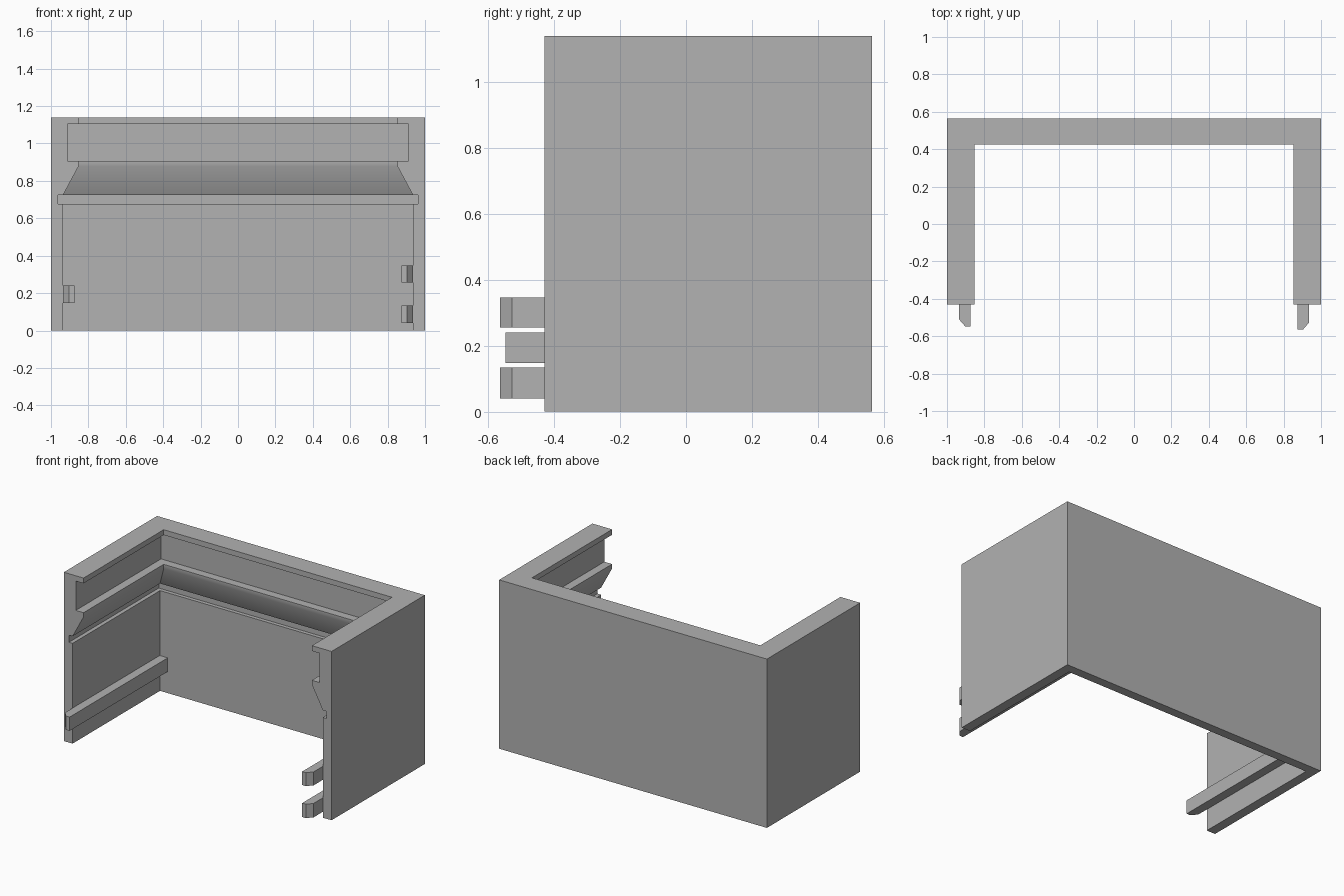
import bpy, bmesh, math

cube = bpy.data.objects.get("Cube")
if cube:
    bpy.data.objects.remove(cube, do_unlink=True)

# Single plain grey finish
GREY = (0.445, 0.445, 0.445, 1)
grey = bpy.data.materials.new("plain grey")
grey.use_nodes = True
grey.diffuse_color = GREY
grey.node_tree.nodes["Principled BSDF"].inputs["Base Color"].default_value = GREY

FRONT, BACK, TOP = -0.43, 0.565, 1.14
WALL, LIP = 0.065, 0.147


def finish(bm, name):
    bmesh.ops.recalc_face_normals(bm, faces=bm.faces)
    mesh = bpy.data.meshes.new(name)
    bm.to_mesh(mesh)
    bm.free()
    mesh.materials.append(grey)
    obj = bpy.data.objects.new(name, mesh)
    bpy.context.collection.objects.link(obj)
    return obj


def shell():
    # Wall section: (thickness, height), swept round the three sides with mitred corners
    section = [(0, 0), (WALL, 0), (WALL, 0.677), (0.038, 0.677), (0.038, 0.725),
               (WALL, 0.725), (LIP, 0.877), (LIP, 0.906), (0.089, 0.906),
               (0.089, 1.104), (LIP, 1.104), (LIP, TOP), (0, TOP)]
    stations = [lambda t: (t - 1, FRONT), lambda t: (t - 1, BACK - t * 0.95),
                lambda t: (1 - t, BACK - t * 0.95), lambda t: (1 - t, FRONT)]
    bm = bmesh.new()
    rings = [[bm.verts.new((*place(t), z)) for t, z in section] for place in stations]
    n = len(section)
    for a, b in zip(rings, rings[1:]):
        for i in range(n):
            j = (i + 1) % n
            bm.faces.new((a[i], a[j], b[j], b[i]))
    bm.faces.new(rings[0])
    bm.faces.new(rings[-1])
    return finish(bm, "three_sided_shell")


def rail(name, side, tip, z0, z1):
    # Long guide rail on the inner wall, its outer front corner chamfered
    inner, outer, mid = side * 0.875, side * (1 - WALL), side * 0.903
    back = BACK - WALL
    plan = [(inner, back), (inner, tip), (mid, tip), (outer, tip + 0.037), (outer, back)]
    bm = bmesh.new()
    face = bm.faces.new([bm.verts.new((x, y, z0)) for x, y in plan])
    top = bmesh.ops.extrude_face_region(bm, geom=[face])
    verts = [v for v in top["geom"] if isinstance(v, bmesh.types.BMVert)]
    bmesh.ops.translate(bm, verts=verts, vec=(0, 0, z1 - z0))
    return finish(bm, name)


body = shell()
bpy.ops.object.select_all(action="DESELECT")
body.select_set(True)
bpy.context.view_layer.objects.active = body
bpy.ops.object.shade_smooth_by_angle(angle=math.radians(30))

rail("left_lower_rail", 1, -0.565, 0.04, 0.134)
rail("left_upper_rail", 1, -0.565, 0.256, 0.347)
rail("right_rail", -1, -0.547, 0.147, 0.24)
